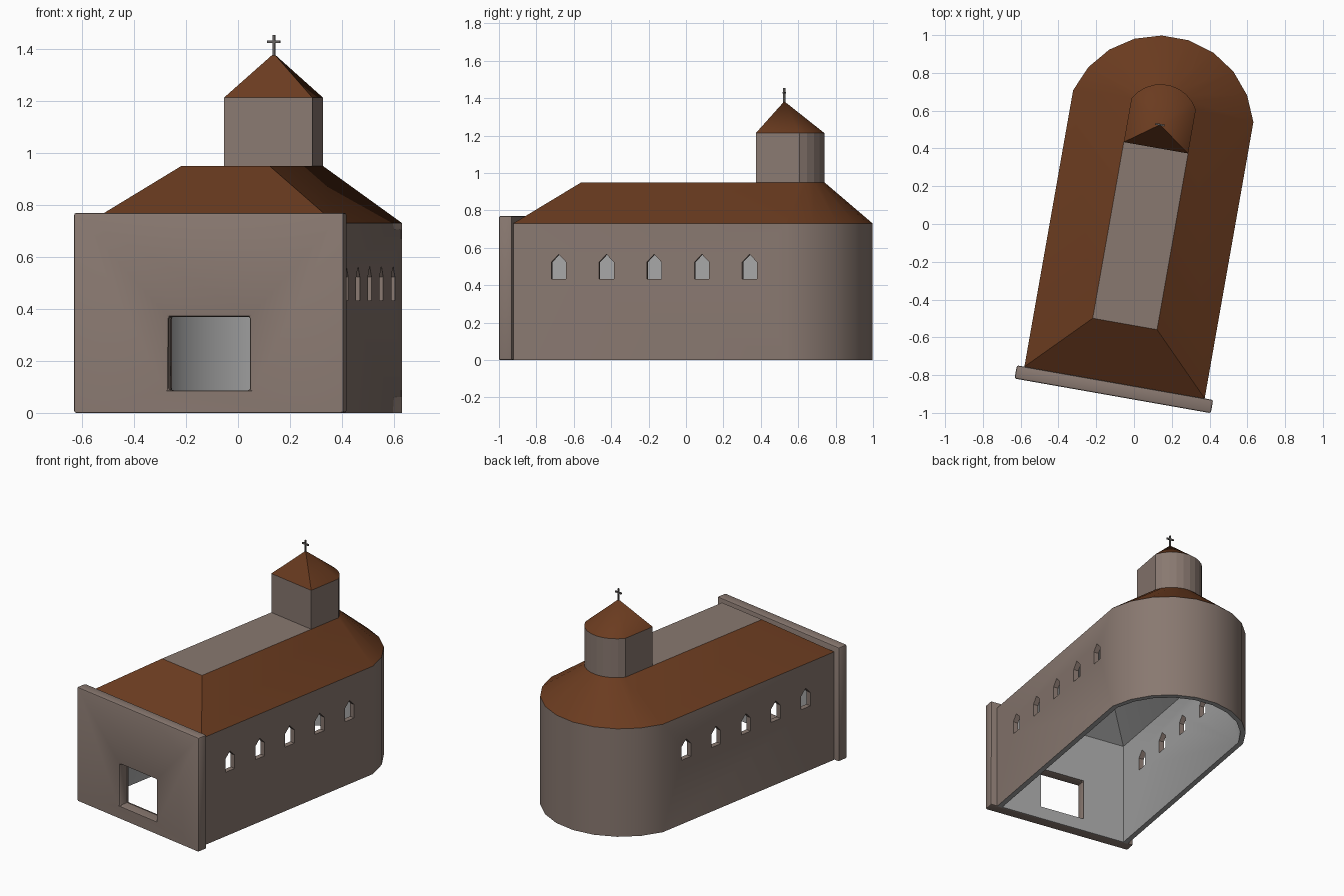
import bpy, bmesh, math
from mathutils import Matrix

if "Cube" in bpy.data.objects:
    bpy.data.objects.remove(bpy.data.objects["Cube"])

# whole building is turned 10 degrees; local origin = start of the apse
PLACE = Matrix.Translation((0.155, 0.624, 0)) @ Matrix.Rotation(math.radians(-10), 4, 'Z')


def mat(name, rgb):
    m = bpy.data.materials.new(name)
    m.diffuse_color = (*rgb, 1)
    m.use_nodes = True
    m.node_tree.nodes["Principled BSDF"].inputs["Base Color"].default_value = m.diffuse_color
    return m


WALL = mat("wall_stone", (0.25, 0.19, 0.163))
ROOF = mat("roof_brown", (0.145, 0.044, 0.014))
GREY = mat("interior_grey", (0.38, 0.38, 0.38))
DARK = mat("cross_metal", (0.13, 0.12, 0.115))


def finish(name, bm, mats):
    bmesh.ops.recalc_face_normals(bm, faces=bm.faces)
    me = bpy.data.meshes.new(name)
    bm.to_mesh(me)
    bm.free()
    for m in mats:
        me.materials.append(m)
    ob = bpy.data.objects.new(name, me)
    bpy.context.collection.objects.link(ob)
    ob.matrix_world = PLACE
    return ob


def outline(half, front, back, depth, n=9):
    """Straight nave closed by a circular-arc apse of given depth."""
    r = (half * half + depth * depth) / (2 * depth)
    cy = back + depth - r
    a0 = math.asin((r - depth) / r)
    pts = [(-half, front), (half, front)]
    for i in range(n + 1):
        a = a0 + (math.pi - 2 * a0) * i / n
        pts.append((r * math.cos(a), cy + r * math.sin(a)))
    return pts


def ring(bm, pts, z):
    return [bm.verts.new((x, y, z)) for x, y in pts]


def bridge(bm, a, b, idx):
    for i in range(len(a)):
        j = (i + 1) % len(a)
        bm.faces.new((a[i], a[j], b[j], b[i])).material_index = idx


def add_box(bm, x0, x1, y0, y1, z0, z1):
    m = Matrix.Translation(((x0 + x1) / 2, (y0 + y1) / 2, (z0 + z1) / 2)) \
        @ Matrix.Diagonal((x1 - x0, y1 - y0, z1 - z0, 1))
    bmesh.ops.create_cube(bm, size=1, matrix=m)


def bake(ob):
    bpy.context.view_layer.update()
    dg = bpy.context.evaluated_depsgraph_get()
    me = bpy.data.meshes.new_from_object(ob.evaluated_get(dg))
    ob.modifiers.clear()
    ob.data = me


def cut(ob, cutter):
    mod = ob.modifiers.new("cut", 'BOOLEAN')
    mod.operation = 'DIFFERENCE'
    mod.solver = 'EXACT'
    mod.object = cutter
    bake(ob)


# nave: hollow shell with walls, hipped roof and grey interior
bm = bmesh.new()
outer = outline(0.4845, -1.486, 0, 0.372)
inner = outline(0.4495, -1.48, 0, 0.337)
top = outline(0.173, -1.171, 0.012, 0.103)
o0, o1, o2 = ring(bm, outer, 0), ring(bm, outer, 0.73), ring(bm, top, 0.95)
i0, i1 = ring(bm, inner, 0), ring(bm, inner, 0.71)
i2 = ring(bm, outline(0.162, -1.16, 0.01, 0.095), 0.915)
bridge(bm, o0, o1, 0)
bridge(bm, o1, o2, 1)
bm.faces.new(o2).material_index = 0
bridge(bm, o0, i0, 2)
bridge(bm, i0, i1, 2)
bridge(bm, i1, i2, 2)
bm.faces.new(i2).material_index = 2
nave = finish("nave", bm, [WALL, ROOF, GREY])

# front wall slab
bm = bmesh.new()
add_box(bm, -0.525, 0.53, -1.557, -1.486, 0, 0.77)
facade = finish("front_wall", bm, [WALL])

# cutter: pointed windows through both long walls
bm = bmesh.new()
for k in range(5):
    y = -1.239 + 0.259 * k
    prof = [(-0.04, 0.433), (0.04, 0.433), (0.04, 0.523), (0, 0.565), (-0.04, 0.523)]
    a = [bm.verts.new((-0.7, y + p, z)) for p, z in prof]
    b = [bm.verts.new((0.7, y + p, z)) for p, z in prof]
    bridge(bm, a, b, 0)
    bm.faces.new(a)
    bm.faces.new(b)
windows = finish("window_cutter", bm, [WALL])

# cutter: doorway opening
bm = bmesh.new()
add_box(bm, -0.155, 0.163, -1.7, -1.42, 0.087, 0.37)
door = finish("door_cutter", bm, [WALL])

cut(nave, windows)
cut(nave, door)
cut(facade, door)
for c in (windows, door):
    bpy.data.objects.remove(c)

# soften the edges of the front wall
bev = facade.modifiers.new("bevel", 'BEVEL')
bev.width = 0.009
bev.segments = 2
bev.limit_method = 'ANGLE'
bake(facade)

# bell tower walls and pointed roof
bm = bmesh.new()
plan = outline(0.173, -0.224, 0.012, 0.103)
t0, t1 = ring(bm, plan, 0.95), ring(bm, plan, 1.213)
bridge(bm, t0, t1, 0)
bm.faces.new(t0)
bm.faces.new(t1)
tower = finish("bell_tower", bm, [WALL])

bm = bmesh.new()
e = ring(bm, plan, 1.213)
apex = bm.verts.new((0, -0.1, 1.383))
for i in range(len(e)):
    bm.faces.new((e[i], e[(i + 1) % len(e)], apex))
bm.faces.new(e)
spire = finish("tower_roof", bm, [ROOF])

# cross on the tower
bm = bmesh.new()
add_box(bm, -0.005, 0.005, -0.105, -0.095, 1.37, 1.455)
add_box(bm, -0.025, 0.025, -0.1045, -0.0955, 1.424, 1.434)
cross = finish("cross", bm, [DARK])

# smooth the curved apse, keep corners sharp
bpy.ops.object.select_all(action='DESELECT')
for ob in (nave, facade, spire):
    ob.select_set(True)
bpy.context.view_layer.objects.active = nave
bpy.ops.object.shade_smooth_by_angle(angle=math.radians(30))
